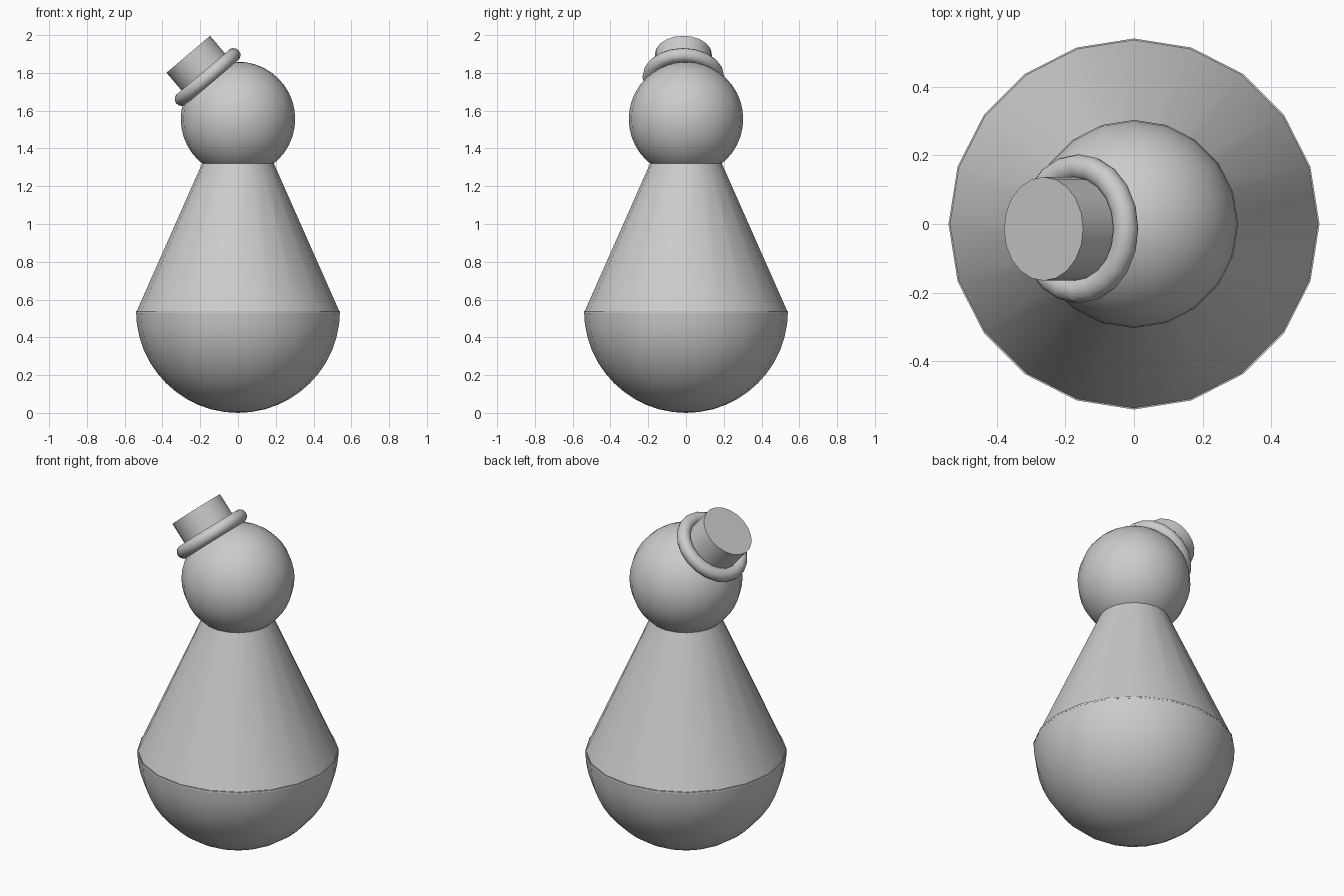
import bpy, bmesh
from math import sin, cos, pi, radians

if "Cube" in bpy.data.objects:
    bpy.data.objects.remove(bpy.data.objects["Cube"])

SIDES = 20


def finish(obj, name):
    obj.name = name
    bpy.ops.object.select_all(action='DESELECT')
    obj.select_set(True)
    bpy.context.view_layer.objects.active = obj
    bpy.ops.object.shade_smooth_by_angle(angle=radians(40))
    return obj


def turned(name, profile):
    """Lathe a (radius, height) profile around z."""
    bm = bmesh.new()
    verts = [bm.verts.new((r, 0, z)) for r, z in profile]
    edges = [bm.edges.new(pair) for pair in zip(verts, verts[1:])]
    bmesh.ops.spin(bm, geom=verts + edges, cent=(0, 0, 0), axis=(0, 0, 1),
                   angle=2 * pi, steps=SIDES)
    bmesh.ops.remove_doubles(bm, verts=bm.verts, dist=1e-5)
    bmesh.ops.recalc_face_normals(bm, faces=bm.faces)
    mesh = bpy.data.meshes.new(name)
    bm.to_mesh(mesh)
    bm.free()
    obj = bpy.data.objects.new(name, mesh)
    bpy.context.collection.objects.link(obj)
    return finish(obj, name)


# Rounded base: closed half ball
R = 0.54
bowl = [(R * sin(i * pi / 24), R - R * cos(i * pi / 24)) for i in range(13)]
turned("round_base", bowl + [(0, R)])

# Tapered body
turned("body", [(0, 0.53), (R, 0.53), (0.19, 1.32), (0, 1.32)])

# Head
bpy.ops.mesh.primitive_uv_sphere_add(segments=SIDES, ring_count=20, radius=0.303,
                                     location=(0, 0, 1.556))
finish(bpy.context.object, "head")

# Hat, tilted to one side: rolled brim and flat-topped crown
tilt = radians(-40.3)
bx, by, bz = -0.161, -0.014, 1.778
bpy.ops.mesh.primitive_torus_add(major_segments=SIDES, minor_segments=14,
                                 major_radius=0.18, minor_radius=0.037,
                                 location=(bx, by, bz), rotation=(0, tilt, 0))
finish(bpy.context.object, "hat_brim")

top, bottom = 0.158, -0.02
mid = (top + bottom) / 2
bpy.ops.mesh.primitive_cylinder_add(vertices=SIDES, radius=0.151, depth=top - bottom,
                                    location=(bx + mid * sin(tilt), by, bz + mid * cos(tilt)),
                                    rotation=(0, tilt, 0))
finish(bpy.context.object, "hat_crown")
